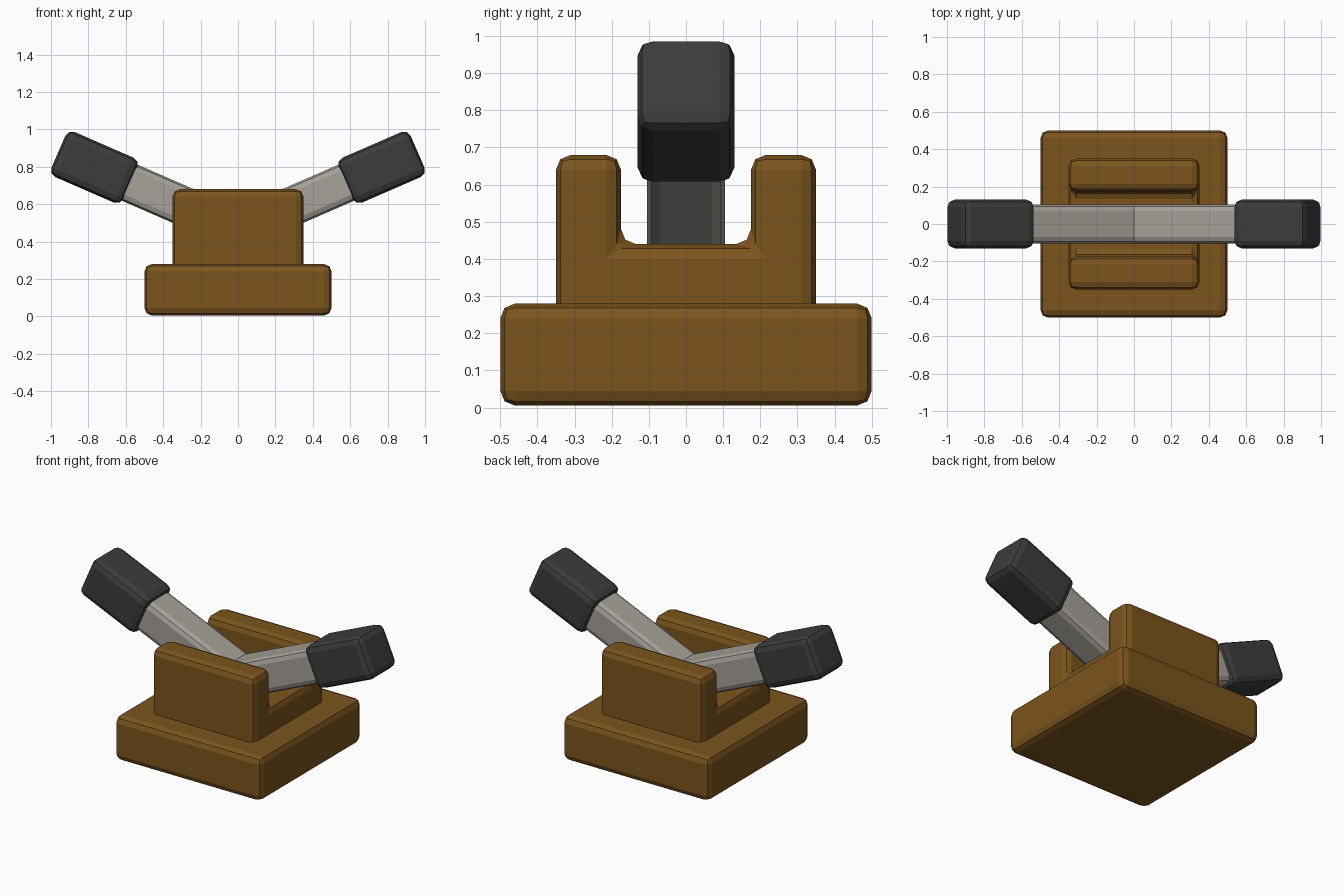
import bpy, bmesh, math
from mathutils import Vector

if "Cube" in bpy.data.objects:
    bpy.data.objects.remove(bpy.data.objects["Cube"])

ANGLE = math.radians(23.5)
AXIS = Vector((math.cos(ANGLE), 0, math.sin(ANGLE)))
UP = Vector((-math.sin(ANGLE), 0, math.cos(ANGLE)))


def material(name, rgb):
    m = bpy.data.materials.new(name)
    m.diffuse_color = (*rgb, 1)
    m.use_nodes = True
    m.node_tree.nodes["Principled BSDF"].inputs["Base Color"].default_value = m.diffuse_color
    return m


wood = material("wood", (0.20, 0.09, 0.012))
metal = material("metal", (0.38, 0.355, 0.32))
rubber = material("rubber", (0.045, 0.045, 0.045))


def prism(name, profile, axis, half, mat, bevel, limit=30):
    """Extrude a closed 2D profile from -half to +half along axis, then bevel."""
    bm = bmesh.new()
    place = (lambda a, b: (-half, a, b)) if axis == 'x' else (lambda a, b: (a, -half, b))
    face = bm.faces.new([bm.verts.new(place(a, b)) for a, b in profile])
    step = (2 * half, 0, 0) if axis == 'x' else (0, 2 * half, 0)
    out = bmesh.ops.extrude_face_region(bm, geom=[face])
    bmesh.ops.translate(bm, vec=step,
                        verts=[v for v in out["geom"] if isinstance(v, bmesh.types.BMVert)])
    bmesh.ops.recalc_face_normals(bm, faces=bm.faces)
    mesh = bpy.data.meshes.new(name)
    bm.to_mesh(mesh)
    bm.free()
    ob = bpy.data.objects.new(name, mesh)
    bpy.context.collection.objects.link(ob)
    mesh.materials.append(mat)
    mod = ob.modifiers.new("Bevel", 'BEVEL')
    mod.width, mod.segments = bevel, 2
    mod.limit_method, mod.angle_limit = 'ANGLE', math.radians(limit)
    return ob


# Square plinth
prism("base", [(-.5, .005), (.5, .005), (.5, .28), (-.5, .28)], 'x', .5, wood, .04)

# U-shaped cradle with a slot running left to right
half_u = [(.35, .22), (.35, .68), (.175, .68), (.175, .44)]
prism("cradle", half_u + [(-y, z) for y, z in reversed(half_u)], 'x', .35, wood, .04)

# V-shaped bar, mitred in the middle
ORIGIN = Vector((0, 0, .463))
R = .105
rise = R / math.cos(ANGLE)
end = ORIGIN + AXIS * .75
hi, lo = end + UP * R, end - UP * R
prism("v_bar", [(0, ORIGIN.z - rise), (lo.x, lo.z), (hi.x, hi.z), (0, ORIGIN.z + rise),
                (-hi.x, hi.z), (-lo.x, lo.z)], 'y', R, metal, .035, 60)

# Padded grips at both ends
mid = ORIGIN + AXIS * (.7675 / math.cos(ANGLE))
corners = [mid + AXIS * a * .21 + UP * b * .131 for a, b in ((-1, -1), (1, -1), (1, 1), (-1, 1))]
for side, sign in (("right", 1), ("left", -1)):
    prism(side + "_grip", [(sign * c.x, c.z) for c in corners], 'y', .13, rubber, .04)
